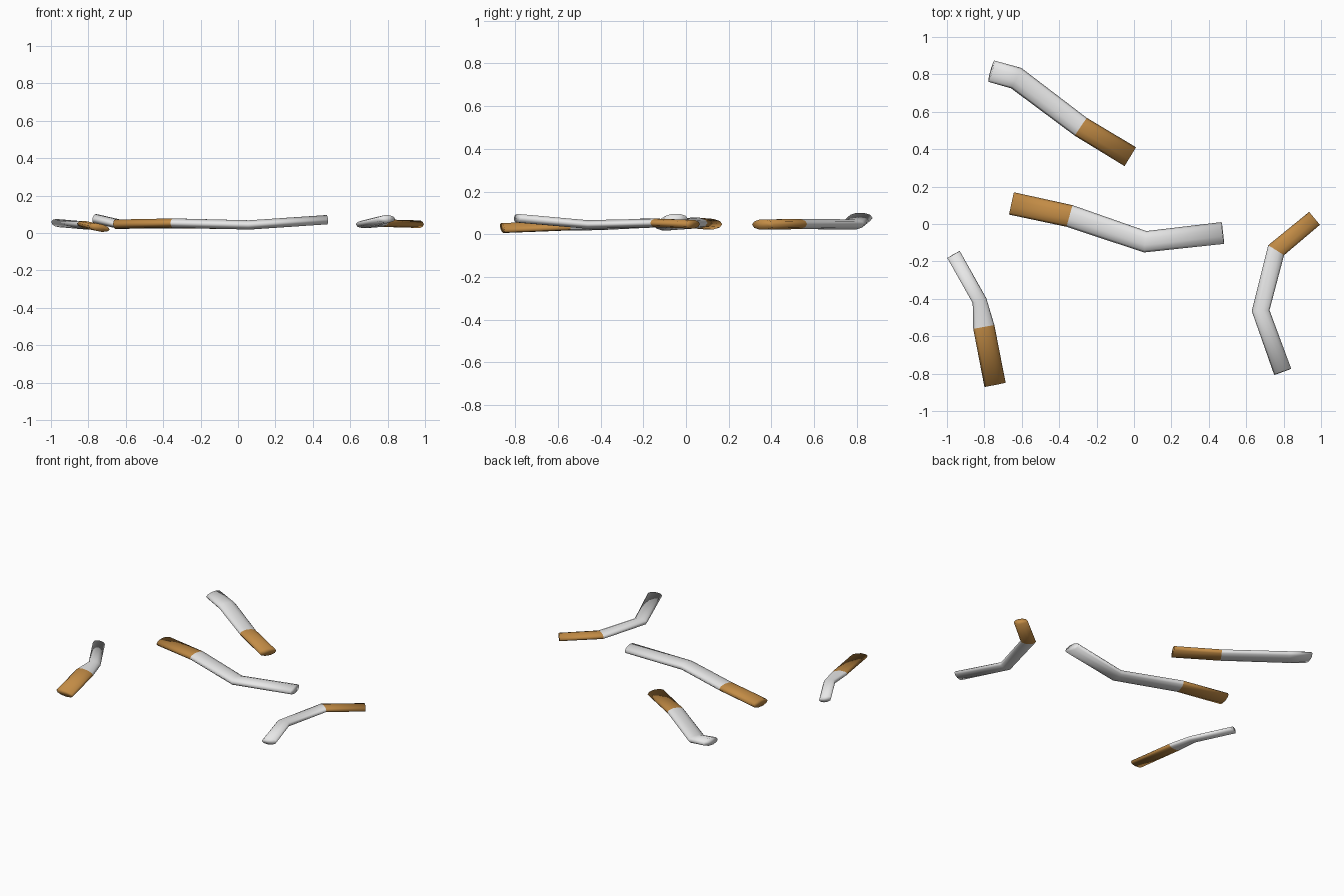
import bpy, bmesh, math
from mathutils import Vector

cube = bpy.data.objects.get("Cube")
if cube:
    bpy.data.objects.remove(cube, do_unlink=True)


def material(name, rgb):
    m = bpy.data.materials.new(name)
    m.use_nodes = True
    m.diffuse_color = (*rgb, 1)
    m.node_tree.nodes["Principled BSDF"].inputs["Base Color"].default_value = (*rgb, 1)
    return m


PAPER = material("white paper", (0.8, 0.8, 0.8))
FILTER = material("tan filter", (0.54, 0.26, 0.06))
SIDES = 10


def crushed_butt(name, path, widths, height, roll=0):
    """Flattened tube along a bent path; first span is the filter, the rest paper."""
    pts = [Vector(p) for p in path]
    bm = bmesh.new()
    rings = []
    for i, p in enumerate(pts):
        # mitred ring direction at bends, square cut at the ends
        before = (p - pts[max(i - 1, 0)]).normalized()
        after = (pts[min(i + 1, len(pts) - 1)] - p).normalized()
        along = (before + after).normalized()
        side = along.cross(Vector((0, 0, 1))).normalized()
        up = side.cross(along)
        side, up = (side * math.cos(roll) + up * math.sin(roll),
                    up * math.cos(roll) - side * math.sin(roll))
        ring = []
        for k in range(SIDES):
            a = math.tau * k / SIDES
            ring.append(bm.verts.new(p + side * math.cos(a) * widths[i] / 2
                                     + up * math.sin(a) * height / 2))
        rings.append(ring)
    # tube walls
    for i in range(len(rings) - 1):
        for k in range(SIDES):
            n = (k + 1) % SIDES
            f = bm.faces.new((rings[i][k], rings[i][n], rings[i + 1][n], rings[i + 1][k]))
            f.material_index = 1 if i == 0 else 0
    # end caps
    bm.faces.new(rings[0]).material_index = 1
    bm.faces.new(rings[-1])
    bmesh.ops.recalc_face_normals(bm, faces=bm.faces)
    for f in bm.faces:
        f.smooth = True
    mesh = bpy.data.meshes.new(name)
    bm.to_mesh(mesh)
    bm.free()
    mesh.materials.append(PAPER)
    mesh.materials.append(FILTER)
    obj = bpy.data.objects.new(name, mesh)
    bpy.context.collection.objects.link(obj)


# Each path runs: filter end, filter joint, bend, burnt end
crushed_butt("middle_butt",
             [(-0.655, 0.11, 0.047), (-0.345, 0.043, 0.053), (0.06, -0.095, 0.043), (0.475, -0.048, 0.071)],
             (0.122, 0.12, 0.115, 0.117), 0.052)
crushed_butt("back_butt",
             [(-0.02, 0.36, 0.045), (-0.285, 0.52, 0.048), (-0.63, 0.78, 0.046), (-0.763, 0.817, 0.077)],
             (0.118, 0.115, 0.122, 0.118), 0.05)
crushed_butt("left_butt",
             [(0.965, 0.03, 0.047), (0.76, -0.14, 0.053), (0.677, -0.463, 0.046), (0.795, -0.79, 0.075)],
             (0.09, 0.1, 0.095, 0.097), 0.042)
crushed_butt("right_butt",
             [(-0.743, -0.86, 0.029), (-0.803, -0.55, 0.041), (-0.826, -0.41, 0.041), (-0.965, -0.163, 0.053)],
             (0.118, 0.117, 0.079, 0.078), 0.042, roll=-0.2)
